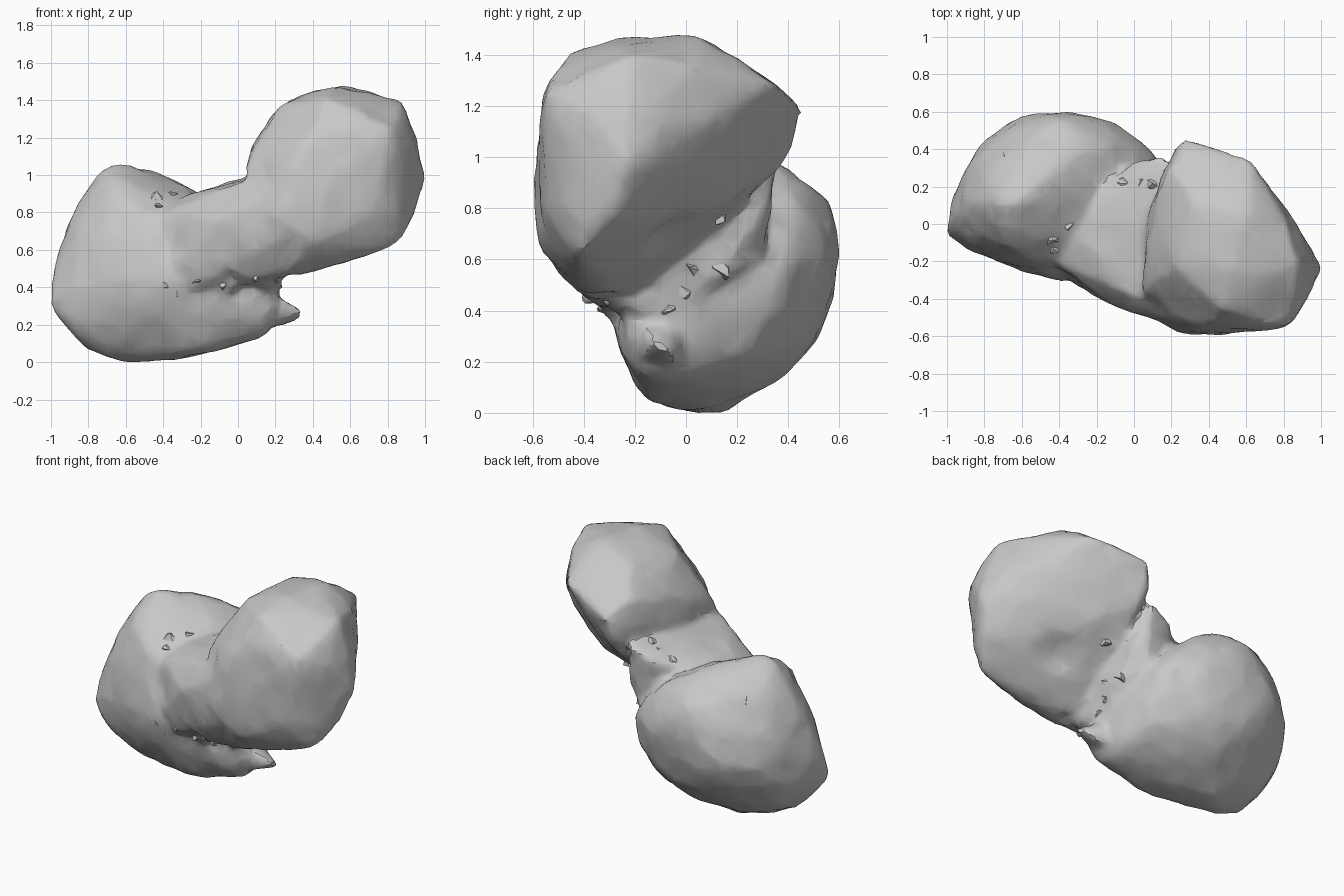
import bpy, bmesh, math, random
from mathutils import Vector, noise
from mathutils.bvhtree import BVHTree

random.seed(7)
cube = bpy.data.objects.get("Cube")
if cube:
    bpy.data.objects.remove(cube, do_unlink=True)

# One dusty grey for the whole body
GREY = (0.58, 0.58, 0.58, 1.0)
stone = bpy.data.materials.new("dusty_grey_stone")
stone.use_nodes = True
stone.diffuse_color = GREY
bsdf = next(n for n in stone.node_tree.nodes if n.type == 'BSDF_PRINCIPLED')
bsdf.inputs["Base Color"].default_value = GREY
bsdf.inputs["Roughness"].default_value = 0.9

# Corner points of the three convex masses
lower_lobe = [
    (-1, -.05, .31), (-.98, 0, .5), (-.92, .22, .32), (-.92, .14, .72),
    (-.76, .1, 1.0), (-.65, .1, 1.07), (-.7, -.1, .9), (-.82, -.17, .42),
    (-.55, -.25, .4), (-.38, -.3, .42), (-.5, -.21, .78), (-.4, -.2, .16),
    (-.9, -.08, .19), (-.8, 0, .07), (-.63, -.03, .01), (-.5, .16, .01),
    (-.25, .03, .04), (.05, .05, .12), (.17, -.08, .16), (.14, -.19, .15),
    (.2, -.22, .37), (-.1, -.29, .38), (-.5, .6, .62), (-.67, .55, .5),
    (-.14, .56, .6), (-.82, .43, .48), (-.4, .56, .82), (-.4, .51, .29),
    (-.35, .36, .13), (-.3, .37, .95), (.02, .46, .6), (.13, .35, .55),
    (.04, .22, .72), (.08, .28, .25), (-.7, .36, .9), (.19, .05, .4),
    (-.7, .36, .21), (-.82, .24, .18), (-.15, .46, .28), (-.7, -.15, .18),
    (-.15, .42, .87)]
upper_lobe = [
    (1, -.22, .98), (.93, -.4, 1.18), (.82, -.55, 1.25), (.88, -.22, 1.4),
    (.6, .05, 1.47), (.5, -.25, 1.47), (.47, -.45, 1.41), (.24, -.25, 1.38),
    (.32, .1, 1.42), (.27, .46, 1.19), (.2, .3, 1.28), (.63, .33, 1.29),
    (.26, .38, .97), (.12, .15, 1.22), (.1, -.3, 1.18), (.62, .15, .95),
    (.85, 0, 1.2), (.92, -.13, .93), (.85, -.42, .63), (.92, -.28, .76),
    (.24, -.59, .76), (.26, -.58, .88), (.72, -.54, .78), (.4, -.57, .64),
    (.25, -.43, .47), (.42, -.34, .49), (.2, -.18, .48), (.1, -.51, .8),
    (.38, -.56, 1.2), (.04, -.38, 1.03), (.57, .05, .77), (.08, .06, 1.04),
    (.8, .05, 1.36), (.22, .4, 1.06)]
neck = [
    (-.4, -.22, .8), (-.36, -.29, .5), (-.1, -.45, .77), (-.1, -.42, .64),
    (.28, -.57, .68), (.24, -.42, .47), (0, -.38, .96), (.08, .06, 1.0),
    (-.36, -.03, .87), (.24, .12, .52), (-.2, .12, .4), (.22, .28, .76),
    (.2, -.53, .95), (.22, -.1, .38), (.21, -.24, .4), (-.1, -.32, .4),
    (-.32, -.29, .4), (-.02, .33, .92), (.16, .36, 1.0), (.14, .3, .6)]
spur = [(.1, -.22, .2), (.1, 0, .2), (.1, -.2, .38), (.1, 0, .38),
        (.24, -.16, .34), (.36, -.12, .27), (.35, -.06, .23), (.24, -.04, .19)]


def convex(points):
    """A closed convex hull as a bmesh."""
    bm = bmesh.new()
    verts = [bm.verts.new(p) for p in points]
    res = bmesh.ops.convex_hull(bm, input=verts)
    inside = {g for g in res["geom_interior"] + res["geom_unused"]
              if isinstance(g, bmesh.types.BMVert)}
    bmesh.ops.delete(bm, geom=list(inside), context='VERTS')
    bmesh.ops.recalc_face_normals(bm, faces=bm.faces[:])
    bm.normal_update()
    return bm


def rounded(points, amount):
    """Add bulged points over every edge and face of the hull."""
    bm = convex(points)
    out = [v.co.copy() for v in bm.verts]
    for cell in list(bm.edges) + list(bm.faces):
        n = len(cell.verts)
        mid = sum((v.co for v in cell.verts), Vector()) / n
        bulge = Vector()
        for v in cell.verts:
            bulge -= v.normal * (mid - v.co).dot(v.normal) / n
        out.append(mid + bulge * amount)
    bm.free()
    return out


def add_hull(target, points):
    bm = convex(points)
    tmp = bpy.data.meshes.new("hull_tmp")
    bm.to_mesh(tmp)
    bm.free()
    target.from_mesh(tmp)
    bpy.data.meshes.remove(tmp)


def chunk(centre, size):
    """Points of a rough little boulder."""
    return [Vector(centre) + size * random.uniform(.6, 1.1) *
            Vector([random.gauss(0, 1) for _ in range(3)]).normalized()
            for _ in range(11)]


def make_object(name, bm):
    mesh = bpy.data.meshes.new(name)
    bm.to_mesh(mesh)
    bm.free()
    mesh.materials.append(stone)
    obj = bpy.data.objects.new(name, mesh)
    bpy.context.collection.objects.link(obj)
    return obj


def apply_modifiers(obj):
    dg = bpy.context.evaluated_depsgraph_get()
    mesh = bpy.data.meshes.new_from_object(obj.evaluated_get(dg))
    old, obj.data = obj.data, mesh
    bpy.data.meshes.remove(old)
    obj.modifiers.clear()


def shade(obj, degrees):
    bpy.ops.object.select_all(action='DESELECT')
    obj.select_set(True)
    bpy.context.view_layer.objects.active = obj
    bpy.ops.object.shade_smooth_by_angle(angle=math.radians(degrees))


# Fuse the masses and a jutting spur into one skin
bm = bmesh.new()
for pts, amount in ((lower_lobe, .35), (upper_lobe, .12), (neck, 0), (spur, 0)):
    add_hull(bm, rounded(pts, amount))
body = make_object("rock_body", bm)
rm = body.modifiers.new("fuse", 'REMESH')
rm.mode = 'VOXEL'
rm.voxel_size = 0.025
sm = body.modifiers.new("soften", 'SMOOTH')
sm.factor = 0.5
sm.iterations = 3
apply_modifiers(body)

# Hollows (centre, radius, depth), broad lumps and rough crevice ground
hollows = [((.56, -.04, .64), .13, .05), ((-.36, -.3, .62), .09, .015),
           ((.1, -.45, 1.04), .08, .02)]
bm = bmesh.new()
bm.from_mesh(body.data)
bm.normal_update()
shift = []
for v in bm.verts:
    p = v.co
    move = noise.noise(p * 4.5) * .01 + noise.noise(p * 10) * .008
    d = p - Vector((.05, -.2, .43))
    rough = math.exp(-(d.x ** 2 / .1 + d.y ** 2 / .06 + d.z ** 2 / .012))
    move += rough * noise.noise(p * 13) * .035
    for centre, radius, depth in hollows:
        move -= depth * math.exp(-((p - Vector(centre)).length / radius) ** 2)
    shift.append(v.normal * move)
for v, s in zip(bm.verts, shift):
    v.co += s
bm.to_mesh(body.data)
bm.free()
dec = body.modifiers.new("facet", 'DECIMATE')
dec.ratio = 0.16
apply_modifiers(body)
shade(body, 32)

# Rest the body on the ground
lowest = min(v.co.z for v in body.data.vertices)
for v in body.data.vertices:
    v.co.z -= lowest

# Loose rubble half sunk in the crevice, the saddle and the scarps
bm = bmesh.new()
bm.from_mesh(body.data)
tree = BVHTree.FromBMesh(bm)
bm.free()
rubble = bmesh.new()
trails = [((-.45, -.35, .38), (.25, -.35, .42), 7),
          ((.2, -.1, .4), (.35, .2, .65), 6),
          ((-.42, -.2, .86), (-.38, .05, .95), 3),
          ((-.1, .3, 1.0), (.1, .2, 1.0), 3)]
for a, b, count in trails:
    for k in range(count):
        p = Vector(a).lerp(Vector(b), (k + .5) / count)
        p += Vector([random.uniform(-.04, .04) for _ in range(3)])
        spot, normal, _, _ = tree.find_nearest(p)
        size = random.uniform(.035, .06)
        add_hull(rubble, chunk(spot - normal * size * .4, size))
shade(make_object("crevice_rubble", rubble), 25)
